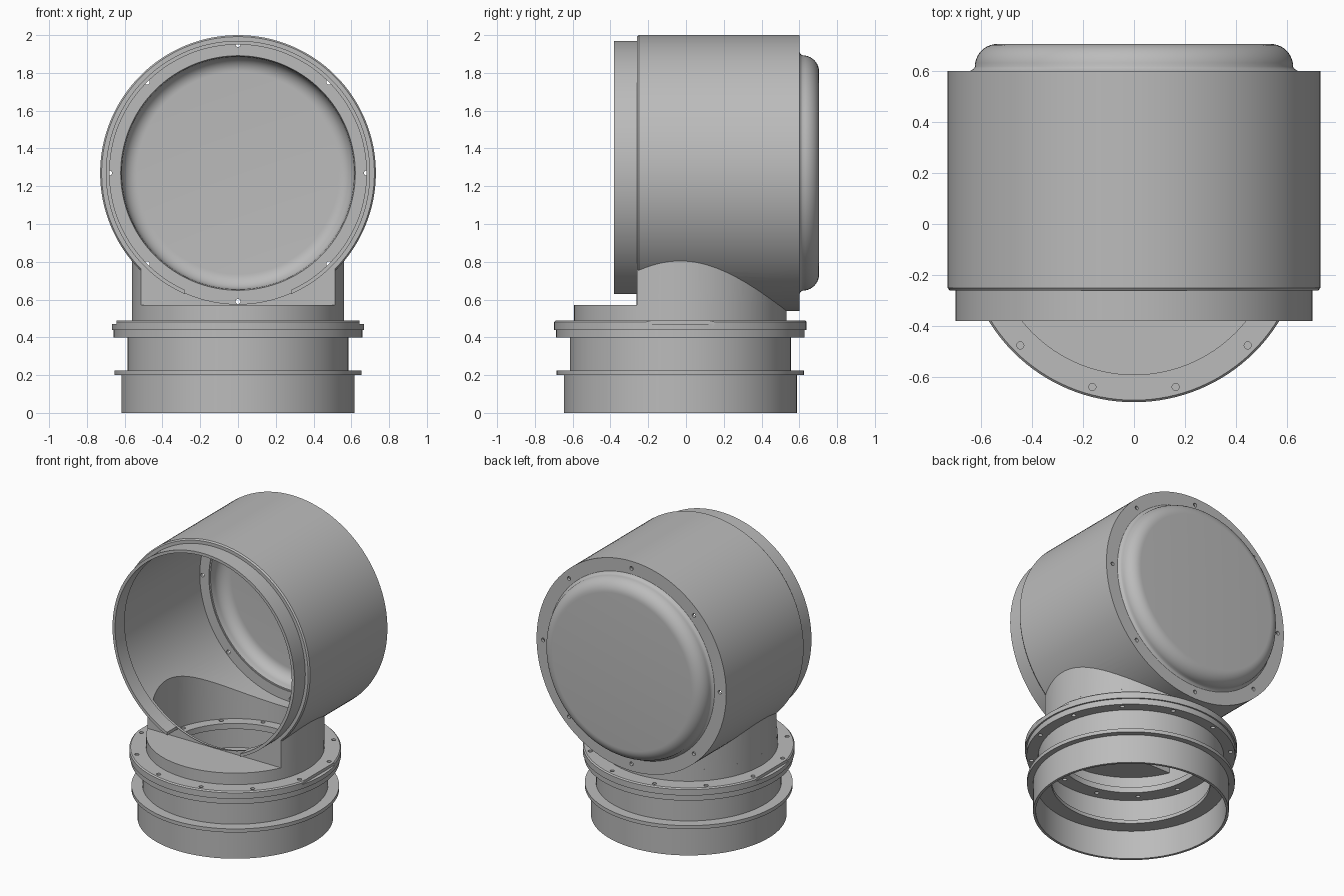
import bpy, bmesh, math
from mathutils import Matrix, Vector

cube = bpy.data.objects.get("Cube")
if cube:
    bpy.data.objects.remove(cube, do_unlink=True)

BASE_Y = -0.03      # vertical axis of the base
DRUM_Z = 1.27       # height of the drum's horizontal axis
CUT_Y = -0.26       # front plane of the neck
STEPS = 128

grey = bpy.data.materials.new("plain_grey")
grey.use_nodes = True
grey.diffuse_color = (0.5, 0.5, 0.5, 1)
grey.node_tree.nodes["Principled BSDF"].inputs["Base Color"].default_value = (0.5, 0.5, 0.5, 1)


def finish(name, bm):
    bmesh.ops.recalc_face_normals(bm, faces=bm.faces)
    mesh = bpy.data.meshes.new(name)
    bm.to_mesh(mesh)
    bm.free()
    mesh.materials.append(grey)
    ob = bpy.data.objects.new(name, mesh)
    bpy.context.collection.objects.link(ob)
    return ob


def lathe(name, profile, closed=True, lying=False):
    """Revolve (radius, height) points; lying turns the axis along y."""
    bm = bmesh.new()
    vs = [bm.verts.new((r, 0, h)) for r, h in profile]
    edges = [bm.edges.new(p) for p in zip(vs, vs[1:])]
    if closed:
        edges.append(bm.edges.new((vs[-1], vs[0])))
    bmesh.ops.spin(bm, geom=vs + edges, cent=(0, 0, 0), axis=(0, 0, 1),
                   angle=math.tau, steps=STEPS)
    bmesh.ops.remove_doubles(bm, verts=bm.verts, dist=1e-5)
    if lying:
        bm.transform(Matrix.Translation((0, 0, DRUM_Z)) @ Matrix.Rotation(-math.pi / 2, 4, 'X'))
    else:
        bm.transform(Matrix.Translation((0, BASE_Y, 0)))
    return finish(name, bm)


def segment(name, radius, chord_y, z0, z1, back=True):
    """Vertical prism of a circle cut by a chord, keeping its back or front."""
    a = math.asin((chord_y - BASE_Y) / radius)
    a0, a1 = (a, math.pi - a) if back else (math.pi - a, math.tau + a)
    bm = bmesh.new()
    ring = [bm.verts.new((radius * math.cos(t), BASE_Y + radius * math.sin(t), z0))
            for t in (a0 + (a1 - a0) * i / 80 for i in range(81))]
    face = bm.faces.new(ring)
    top = bmesh.ops.extrude_face_region(bm, geom=[face])["geom"]
    bmesh.ops.translate(bm, vec=(0, 0, z1 - z0),
                        verts=[v for v in top if isinstance(v, bmesh.types.BMVert)])
    return finish(name, bm)


def box(name, center, size):
    bm = bmesh.new()
    bmesh.ops.create_cube(bm, size=1, matrix=Matrix.Translation(center) @ Matrix.Diagonal((*size, 1)))
    return finish(name, bm)


def holes(name, count, ring, radius, depth, matrix, start=0.0):
    bm = bmesh.new()
    for i in range(count):
        t = start + math.tau * i / count
        spot = Matrix.Translation((ring * math.cos(t), ring * math.sin(t), 0))
        bmesh.ops.create_cone(bm, cap_ends=True, segments=16, radius1=radius,
                              radius2=radius, depth=depth, matrix=matrix @ spot)
    return finish(name, bm)


def cut(ob, *cutters):
    """Subtract the cutters, bake the result and drop the cutters."""
    for c in cutters:
        c.hide_render = True
        mod = ob.modifiers.new("cut", 'BOOLEAN')
        mod.operation, mod.solver, mod.object = 'DIFFERENCE', 'EXACT', c
    bpy.context.view_layer.update()
    baked = bpy.data.meshes.new_from_object(ob.evaluated_get(bpy.context.evaluated_depsgraph_get()))
    ob.modifiers.clear()
    ob.data = baked
    for c in cutters:
        bpy.data.objects.remove(c, do_unlink=True)


# Base collar, lower flange and waist, with an inner ledge
base = lathe("base_collar", [(0.617, 0), (0.617, 0.2), (0.655, 0.2), (0.655, 0.225),
                             (0.585, 0.225), (0.585, 0.405), (0.56, 0.405), (0.56, 0.225),
                             (0.5, 0.225), (0.5, 0.2), (0.6, 0.2), (0.6, 0)])

# Two stacked bolted flanges, the upper one notched at both sides
upright = Matrix.Translation((0, BASE_Y, 0.45))
lower = lathe("clamp_ring", [(0.658, 0.4), (0.658, 0.44), (0.46, 0.44), (0.46, 0.4)])
upper = lathe("neck_flange", [(0.668, 0.44), (0.668, 0.482), (0.66, 0.49), (0.53, 0.49), (0.53, 0.44)])
for ring in (lower, upper):
    cut(ring, holes("bolt_cutter", 12, 0.63, 0.014, 0.3, upright, math.radians(15)),
        holes("inner_bolt_cutter", 12, 0.51, 0.014, 0.3, upright, math.radians(15)))
cut(upper, *[box("notch_cutter", (s * 0.693, BASE_Y, 0.49), (0.1, 0.5, 0.04)) for s in (-1, 1)])

# Neck: round tube, front shelf, and the saddle under the drum
neck = lathe("neck_tube", [(0.562, 0.48), (0.562, 0.57), (0.53, 0.57), (0.53, 0.48)])
shelf = segment("neck_shelf", 0.55, CUT_Y + 0.025, 0.55, 0.57, back=False)
saddle = segment("neck_saddle", 0.562, CUT_Y, 0.565, 1.0)
cut(saddle, segment("bore_cutter", 0.53, CUT_Y + 0.025, 0.4, 1.1),
    lathe("drum_cutter", [(0, -1), (0.715, -1), (0.715, 1), (0, 1)], closed=False, lying=True))

# Drum with stepped front lip and back flange
drum = lathe("drum", [(0.68, -0.38), (0.70, -0.38), (0.70, -0.26), (0.722, -0.26), (0.73, -0.25),
                      (0.73, 0.6), (0.63, 0.6), (0.63, 0.58), (0.70, 0.58), (0.70, -0.255),
                      (0.68, -0.275)], lying=True)
lying = Matrix.Translation((0, 0.6, DRUM_Z)) @ Matrix.Rotation(-math.pi / 2, 4, 'X')
cut(drum, segment("opening_cutter", 0.53, CUT_Y + 0.025, 0.4, 1.0),
    box("lip_gap_cutter", (0, -0.33, 0.6), (0.56, 0.138, 0.2)),
    holes("screw_cutter", 8, 0.68, 0.013, 0.2, lying))


# Hollow domed back cover with a rounded shoulder and a flared foot
def shoulder(radius, rise):
    return [(0.535 + radius * math.sin(t), rise - radius + radius * math.cos(t))
            for t in (math.pi / 2 * i / 10 for i in range(11))]


outer = [(0, 0.705)] + shoulder(0.088, 0.705) + [(0.627, 0.609), (0.64, 0.6)]
inner = [(0.64, 0.585), (0.621, 0.585)] + shoulder(0.08, 0.69)[::-1] + [(0, 0.69)]
dome = lathe("back_cover", outer + inner, closed=False, lying=True)

# Smooth curved walls, sharp rims
bpy.ops.object.select_all(action='DESELECT')
for ob in (base, lower, upper, neck, shelf, saddle, drum, dome):
    ob.select_set(True)
    bpy.context.view_layer.objects.active = ob
bpy.ops.object.shade_smooth_by_angle(angle=math.radians(30))
